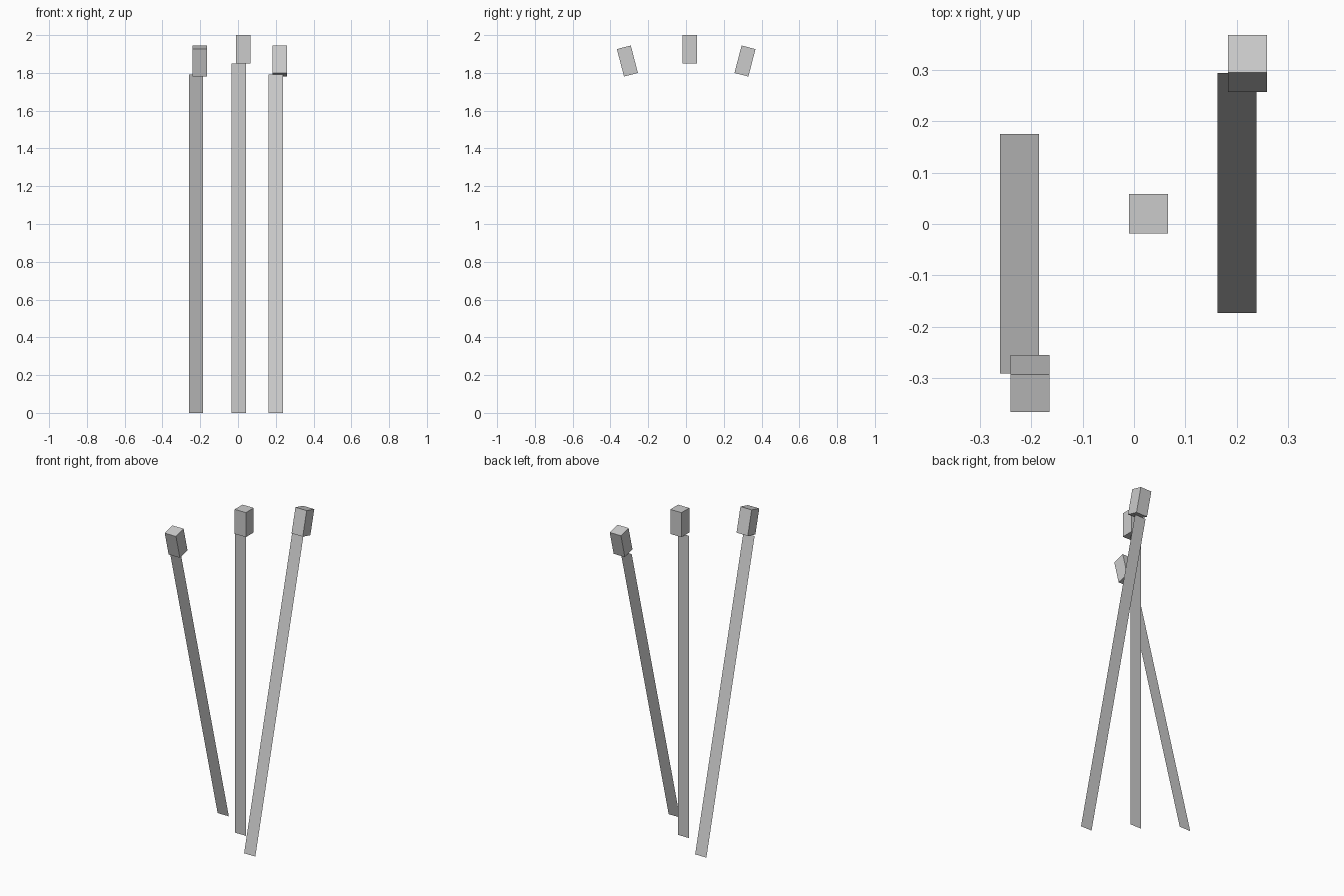
import bpy, bmesh
from math import radians
from mathutils import Matrix

if "Cube" in bpy.data.objects:
    bpy.data.objects.remove(bpy.data.objects["Cube"])

W = 0.076         # width of blade and head
BLADE = 1.85      # blade length
HEAD = 0.15       # head height
SHIFT = 0.0245    # sideways offset of each head


def finish(bm, name, place):
    bm.transform(place)
    me = bpy.data.meshes.new(name)
    bm.to_mesh(me)
    bm.free()
    ob = bpy.data.objects.new(name, me)
    bpy.context.collection.objects.link(ob)


def stick(name, x, y, tilt):
    place = Matrix.Translation((x, y, 0)) @ Matrix.Rotation(radians(tilt), 4, 'X')

    # thin flat shaft, a single sheet facing the front
    bm = bmesh.new()
    h = W / 2
    bm.faces.new([bm.verts.new(p) for p in
                  ((-h, 0, 0), (h, 0, 0), (h, 0, BLADE), (-h, 0, BLADE))])
    finish(bm, name + "_shaft", place)

    # block head on top of the shaft
    bm = bmesh.new()
    bmesh.ops.create_cube(bm, size=1, matrix=Matrix.Translation(
        (SHIFT if name == "middle" else 0.0205, 0, BLADE + HEAD / 2))
        @ Matrix.Diagonal((W, W, HEAD, 1)))
    finish(bm, name + "_head", place)


# upright middle stick, outer ones leaning to front and back
stick("left", -0.2225, 0.175, 14.6)
stick("middle", 0.0035, 0.02, 0)
stick("right", 0.2005, -0.173, -14.6)
